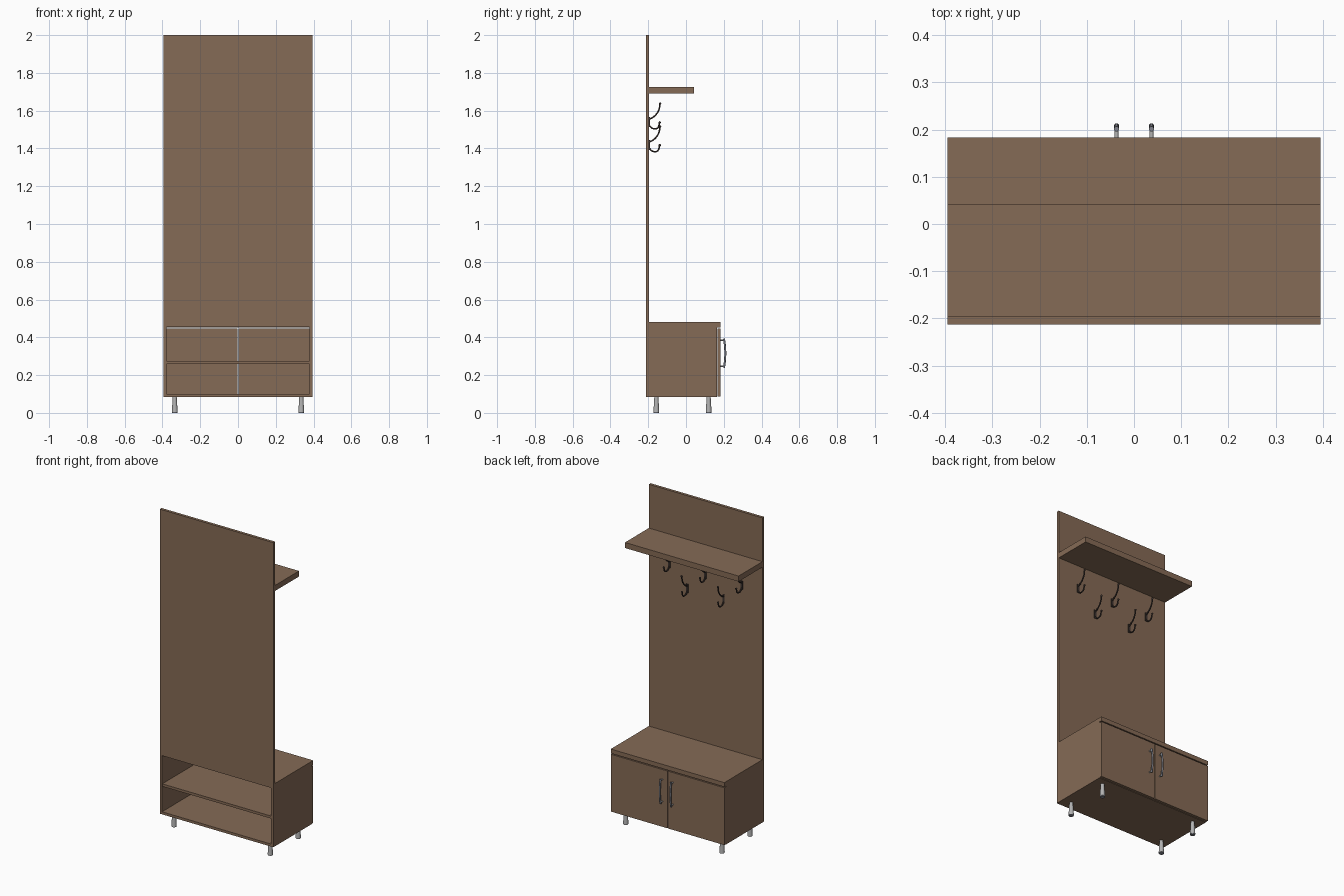
import bpy, math
from mathutils import Vector

if "Cube" in bpy.data.objects:
    bpy.data.objects.remove(bpy.data.objects["Cube"])


def material(name, rgb):
    m = bpy.data.materials.new(name)
    m.diffuse_color = (*rgb, 1)
    m.use_nodes = True
    m.node_tree.nodes["Principled BSDF"].inputs["Base Color"].default_value = m.diffuse_color
    return m


WOOD = material("brown wood", (0.235, 0.145, 0.092))
STEEL = material("satin steel", (0.45, 0.45, 0.45))
GREY = material("handle grey", (0.25, 0.26, 0.30))
DARK = material("dark bronze", (0.045, 0.032, 0.028))


def box(name, x, y, z, mat=WOOD):
    bpy.ops.mesh.primitive_cube_add(size=1, location=[(a + b) / 2 for a, b in (x, y, z)])
    o = bpy.context.object
    o.name = name
    o.scale = [b - a for a, b in (x, y, z)]
    bpy.ops.object.transform_apply(location=False, rotation=False, scale=True)
    o.data.materials.append(mat)
    return o


def rod(name, p, q, r1, r2, mat):
    p, q = Vector(p), Vector(q)
    bpy.ops.mesh.primitive_cone_add(vertices=24, radius1=r1, radius2=r2, depth=(q - p).length,
                                    location=(p + q) / 2)
    o = bpy.context.object
    o.name = name
    o.rotation_euler = (q - p).to_track_quat('Z', 'Y').to_euler()
    o.data.materials.append(mat)
    bpy.ops.object.shade_smooth_by_angle()
    return o


def tube(name, pts, r, mat):
    c = bpy.data.curves.new(name, 'CURVE')
    c.dimensions = '3D'
    c.bevel_depth = r
    c.bevel_resolution = 3
    c.use_fill_caps = True
    s = c.splines.new('BEZIER')
    s.bezier_points.add(len(pts) - 1)
    for b, p in zip(s.bezier_points, pts):
        b.co = p
        b.handle_left_type = b.handle_right_type = 'AUTO'
    s.resolution_u = 8
    c.materials.append(mat)
    o = bpy.data.objects.new(name, c)
    bpy.context.collection.objects.link(o)
    return o


def ball(name, p, r, mat):
    bpy.ops.mesh.primitive_uv_sphere_add(segments=12, ring_count=8, radius=r, location=p)
    o = bpy.context.object
    o.name = name
    o.data.materials.append(mat)
    bpy.ops.object.shade_smooth()


W, T = 0.395, 0.016
BACK, WALL, FRONT = -0.213, -0.195, 0.183

# Tall panel and hat shelf
box("tall_panel", (-W, W), (BACK, WALL), (0.454, 2.0))
box("hat_shelf", (-W, W), (WALL, 0.042), (1.69, 1.725))

# Cabinet carcass, open towards -y
box("cabinet_top", (-W, W), (WALL, FRONT), (0.453, 0.48))
box("cabinet_bottom", (-W + T, W - T), (BACK, 0.165), (0.085, 0.101))
box("cabinet_shelf", (-W + T, W - T), (BACK + 0.002, 0.16), (0.26, 0.276))
for s, n in ((-1, "left"), (1, "right")):
    box(n + "_side", sorted((s * W, s * (W - T))), (BACK, 0.165), (0.085, 0.454))
    # Door with bowed handle on two posts
    box(n + "_door", sorted((s * 0.002, s * W)), (0.166, FRONT), (0.087, 0.447))
    hx = s * 0.037
    for z in (0.247, 0.385):
        rod(n + "_handle_post", (hx, FRONT, z), (hx, 0.203, z), 0.004, 0.004, STEEL)
    pts = [(hx, 0.201 + 0.007 * (1 - t * t), 0.316 + 0.077 * t) for t in (-1, -0.5, 0, 0.5, 1)]
    tube(n + "_handle_bar", pts, 0.0055, GREY)
    # Flared legs with dark pads
    for y in (-0.157, 0.12):
        rod(n + "_leg", (s * 0.335, y, 0.004), (s * 0.335, y, 0.085), 0.0155, 0.0105, STEEL)
        rod(n + "_leg_pad", (s * 0.335, y, 0), (s * 0.335, y, 0.004), 0.014, 0.014, GREY)

# Coat hooks in two staggered rows
for i in range(5):
    x = (i - 2) * 0.126
    z = 1.535 if i % 2 == 0 else 1.414
    box("hook_plate", (x - 0.007, x + 0.007), (WALL, WALL + 0.004), (z - 0.022, z + 0.032), DARK)
    up = [(WALL, 0.02), (-0.172, 0.032), (-0.146, 0.064), (-0.137, 0.102)]
    low = [(WALL, -0.012), (-0.178, -0.028), (-0.152, -0.028), (-0.139, 0.003)]
    for n, path in (("upper", up), ("lower", low)):
        pts = [(x, y, z + h) for y, h in path]
        tube(n + "_coat_hook", pts, 0.0042, DARK)
        ball(n + "_hook_tip", pts[-1], 0.0062, DARK)
